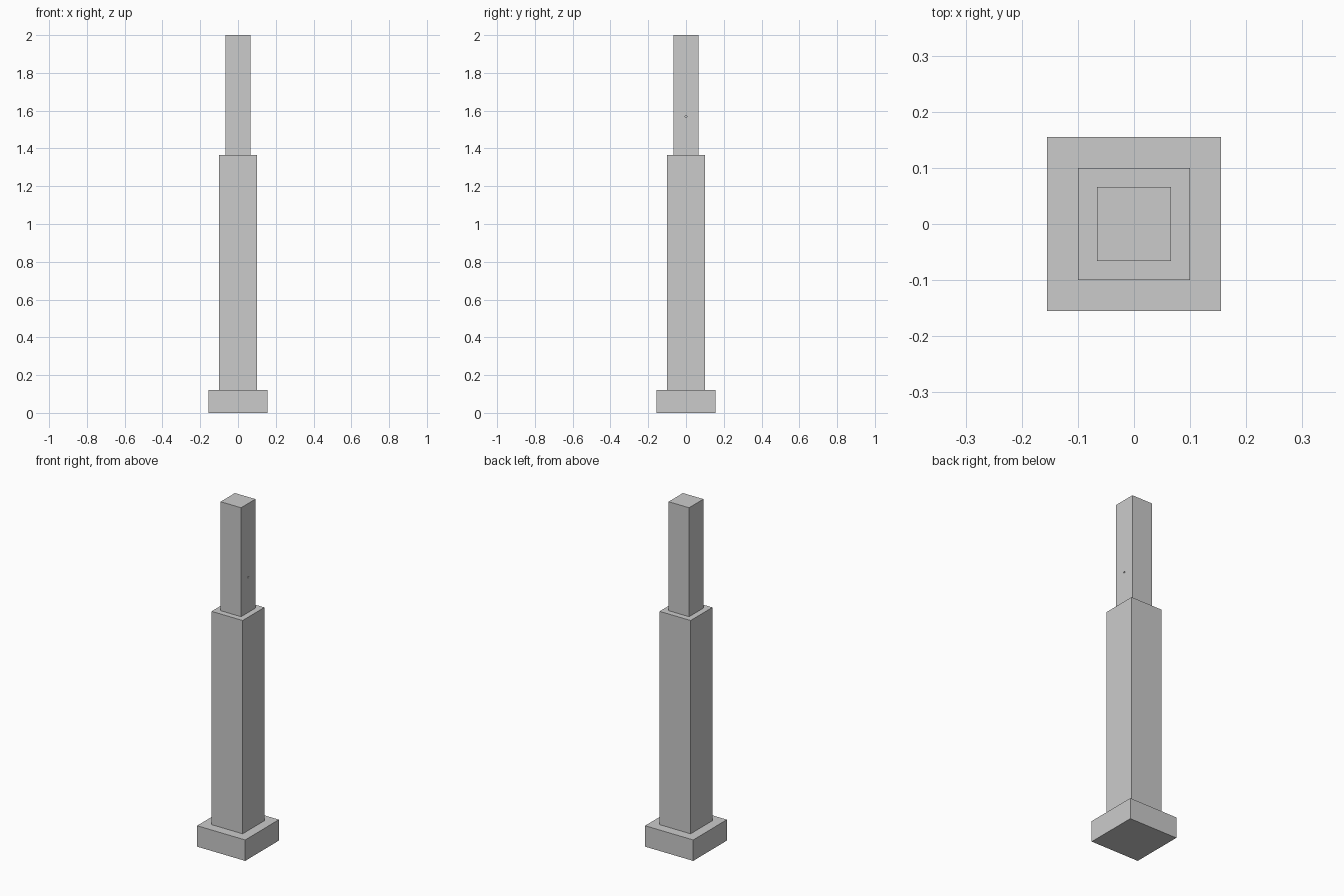
import bpy
import math

if "Cube" in bpy.data.objects:
    bpy.data.objects.remove(bpy.data.objects["Cube"], do_unlink=True)

# Single plain grey
grey = bpy.data.materials.new("plain_grey")
grey.use_nodes = True
colour = (0.6, 0.6, 0.6, 1)
grey.diffuse_color = colour
grey.node_tree.nodes["Principled BSDF"].inputs["Base Color"].default_value = colour


def block(name, width, bottom, top):
    """Square block standing between two heights."""
    bpy.ops.mesh.primitive_cube_add(size=1, location=(0, 0, (bottom + top) / 2))
    obj = bpy.context.object
    obj.name = name
    obj.scale = (width, width, top - bottom)
    bpy.ops.object.transform_apply(location=False, rotation=False, scale=True)
    obj.data.materials.append(grey)
    return obj


# Stepped column
block("base_plinth", 0.31, 0, 0.122)
block("lower_column", 0.2, 0.122, 1.365)
upper = block("upper_column", 0.132, 1.365, 2)

# Tiny blind pin hole on the left side of the upper column
bpy.ops.mesh.primitive_cylinder_add(
    vertices=12, radius=0.005, depth=0.02,
    location=(0.066, 0, 1.57), rotation=(0, math.pi / 2, 0))
cutter = bpy.context.object
cutter.name = "pin_hole_cutter"
cutter.data.materials.append(grey)
cutter.hide_render = True
cutter.hide_viewport = True
cutter.display_type = 'WIRE'
hole = upper.modifiers.new("pin_hole", 'BOOLEAN')
hole.operation = 'DIFFERENCE'
hole.solver = 'EXACT'
hole.object = cutter
